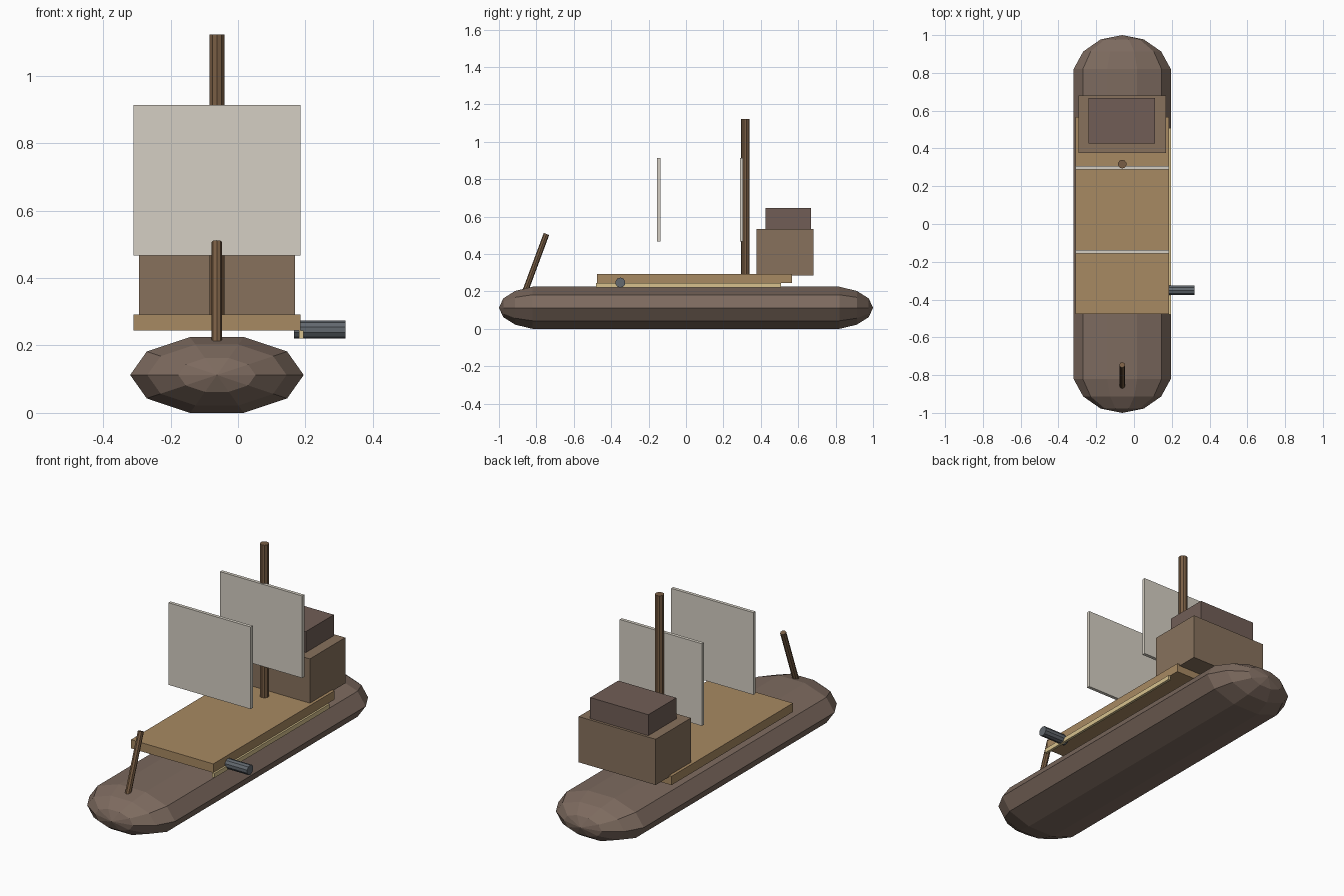
import bpy, bmesh, math
from mathutils import Vector

if "Cube" in bpy.data.objects:
    bpy.data.objects.remove(bpy.data.objects["Cube"])

CX = -0.0625  # ship centreline


def material(name, rgb):
    m = bpy.data.materials.new(name)
    m.diffuse_color = tuple((c / 255) ** 2.2 for c in rgb) + (1.0,)
    m.use_nodes = True
    m.node_tree.nodes["Principled BSDF"].inputs["Base Color"].default_value = m.diffuse_color
    return m


HULL = material("hull_wood", (124, 106, 95))
DECK = material("deck_wood", (166, 136, 98))
CABIN = material("cabin_wood", (134, 113, 93))
DARK = material("dark_wood", (112, 94, 87))
MAST = material("mast_wood", (120, 94, 70))
SAIL = material("sail_cloth", (212, 206, 194))
IRON = material("iron", (98, 104, 110))
TRIM = material("trim_paint", (214, 192, 140))


def add(name, bm, mat):
    bmesh.ops.recalc_face_normals(bm, faces=bm.faces)
    me = bpy.data.meshes.new(name)
    bm.to_mesh(me)
    bm.free()
    me.materials.append(mat)
    ob = bpy.data.objects.new(name, me)
    bpy.context.collection.objects.link(ob)
    return ob


def box(name, x, y, z, mat):
    bm = bmesh.new()
    bmesh.ops.create_cube(bm, size=1)
    for v in bm.verts:
        v.co = [(a + b) / 2 + c * (b - a) for (a, b), c in zip((x, y, z), v.co)]
    return add(name, bm, mat)


def rod(name, start, end, r, mat, sides=10):
    a, b = Vector(start), Vector(end)
    bm = bmesh.new()
    bmesh.ops.create_cone(bm, cap_ends=True, segments=sides, radius1=r, radius2=r,
                          depth=(b - a).length)
    ob = add(name, bm, mat)
    ob.location = (a + b) / 2
    ob.rotation_mode = 'QUATERNION'
    ob.rotation_quaternion = (b - a).to_track_quat('Z', 'Y')
    return ob


# Hull: ten-sided rounded float, lofted along y
bm = bmesh.new()
stations = [(-0.977, 0.445), (-0.913, 0.802), (-0.82, 1.0),
            (0.82, 1.0), (0.913, 0.802), (0.977, 0.445)]
rings = []
for y, s in stations:
    rings.append([bm.verts.new((CX + 0.2575 * s * math.cos(i * math.tau / 10), y,
                                0.1125 + 0.1183 * s * math.sin(i * math.tau / 10)))
                  for i in range(10)])
tips = [bm.verts.new((CX, y, 0.1125)) for y in (-1, 1)]
for i in range(10):
    j = (i + 1) % 10
    for a, b in zip(rings, rings[1:]):
        bm.faces.new((a[i], a[j], b[j], b[i]))
    bm.faces.new((tips[0], rings[0][i], rings[0][j]))
    bm.faces.new((tips[1], rings[-1][j], rings[-1][i]))
add("hull", bm, HULL)

# Deck and the trim strip along its right side
box("deck", (-0.31, 0.185), (-0.477, 0.567), (0.244, 0.292), DECK)
box("side_trim", (0.181, 0.195), (-0.48, 0.508), (0.22, 0.244), TRIM)

# Stern cabin with its upper storey
box("cabin", (-0.294, 0.169), (0.377, 0.681), (0.284, 0.533), CABIN)
box("upper_cabin", (-0.24, 0.11), (0.426, 0.667), (0.53, 0.647), DARK)

# Mast, bow spar and cannon
rod("mast", (CX, 0.317, 0.285), (CX, 0.317, 1.123), 0.023, MAST)
rod("bow_spar", (CX, -0.86, 0.2), (CX, -0.746, 0.507), 0.0155, MAST, 8)
rod("cannon", (0.166, -0.351, 0.247), (0.319, -0.351, 0.247), 0.027, IRON)

# Two flat sails
for name, y in (("fore_sail", -0.146), ("main_sail", 0.297)):
    box(name, (-0.31, 0.185), (y - 0.009, y + 0.009), (0.467, 0.914), SAIL)
